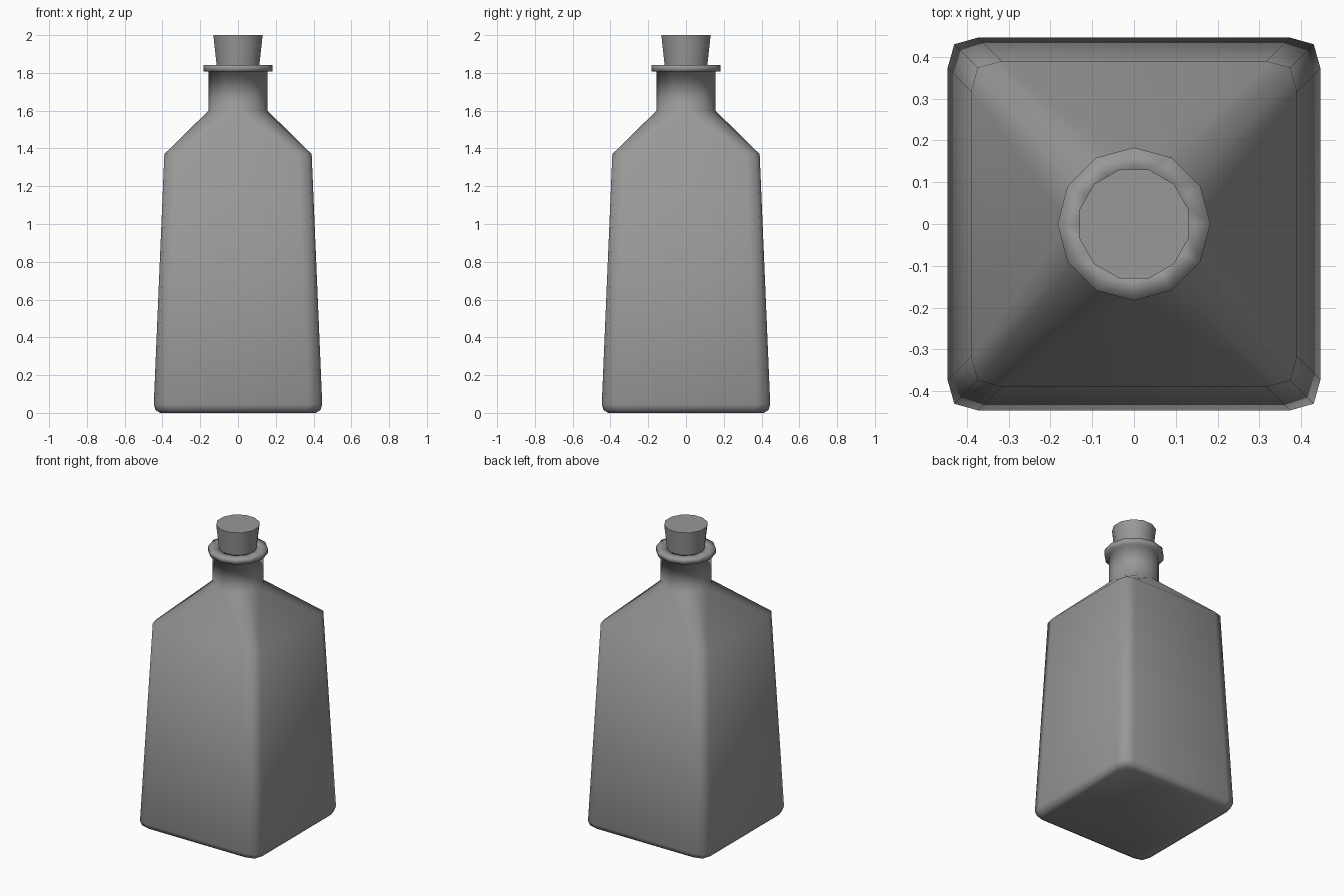
import bpy, bmesh
from math import sin, cos, radians

if "Cube" in bpy.data.objects:
    bpy.data.objects.remove(bpy.data.objects["Cube"])

grey = bpy.data.materials.new("dark_grey")
grey.diffuse_color = (.314, .314, .314, 1)
grey.use_nodes = True
grey.node_tree.nodes["Principled BSDF"].inputs["Base Color"].default_value = grey.diffuse_color


def circle(bm, r, z, offset=0):
    return [bm.verts.new((r * cos(radians(30 * i + offset)),
                          r * sin(radians(30 * i + offset)), z)) for i in range(12)]


def rounded_square(bm, h, z):
    # three points per corner, counter-clockwise
    corner = [(h, h - .073), (h - .016, h - .016), (h - .073, h)]
    ring = []
    for _ in range(4):
        ring += [bm.verts.new((x, y, z)) for x, y in corner]
        corner = [(-y, x) for x, y in corner]
    return ring


def bridge(bm, low, high):
    n = len(low)
    for i in range(n):
        j = (i + 1) % n
        bm.faces.new((low[i], low[j], high[j], high[i]))


def finish(bm, name, angle):
    bmesh.ops.recalc_face_normals(bm, faces=bm.faces)
    me = bpy.data.meshes.new(name)
    bm.to_mesh(me)
    bm.free()
    me.materials.append(grey)
    ob = bpy.data.objects.new(name, me)
    bpy.context.collection.objects.link(ob)
    bpy.context.view_layer.objects.active = ob
    ob.select_set(True)
    bpy.ops.object.shade_smooth_by_angle(angle=radians(angle))
    ob.select_set(False)


# Bottle: tapered square body
bm = bmesh.new()
body = [rounded_square(bm, h, z) for h, z in
        [(.412, .0), (.437, .015), (.446, .045), (.39, 1.37)]]
bm.faces.new(body[0][::-1])
for a, b in zip(body, body[1:]):
    bridge(bm, a, b)

# Round neck, rim and open mouth
neck = [circle(bm, r, z) for r, z in
        [(.156, 1.6), (.156, 1.808), (.183, 1.808), (.183, 1.842),
         (.118, 1.842), (.112, 1.75)]]
for a, b in zip(neck, neck[1:]):
    bridge(bm, a, b)

# Shoulder: square top joined to the round neck
sq, ro = body[-1], neck[0]
for k in range(4):
    a, b, c = sq[3 * k:3 * k + 3]
    prev_c = sq[3 * k - 1]
    n0, n1, n2, n3 = [ro[(3 * k + i) % 12] for i in range(4)]
    for f in ((prev_c, a, n0), (a, n1, n0), (a, b, n1), (b, n2, n1),
              (b, c, n2), (c, n3, n2)):
        bm.faces.new(f)
finish(bm, "bottle", 100)

# Tapered cork stopper
bm = bmesh.new()
low, high = circle(bm, .107, 1.75, 15), circle(bm, .135, 2.0, 15)
bridge(bm, low, high)
bm.faces.new(low[::-1])
bm.faces.new(high)
finish(bm, "cork", 40)
